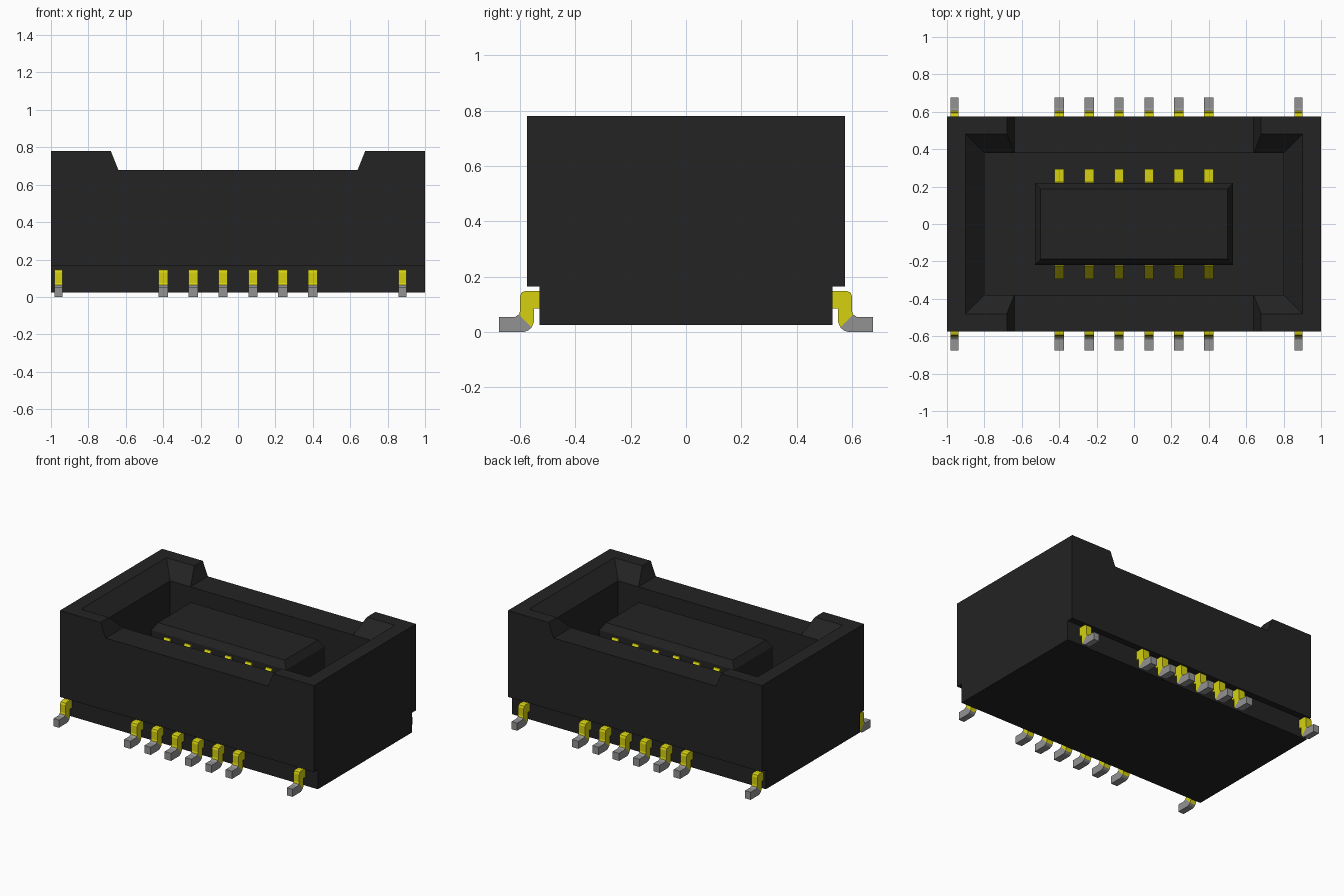
import bpy, bmesh

cube = bpy.data.objects.get("Cube")
if cube:
    bpy.data.objects.remove(cube, do_unlink=True)


def material(name, color, rough):
    m = bpy.data.materials.new(name)
    m.use_nodes = True
    m.diffuse_color = (*color, 1)
    bsdf = m.node_tree.nodes["Principled BSDF"]
    bsdf.inputs["Base Color"].default_value = (*color, 1)
    bsdf.inputs["Roughness"].default_value = rough
    return m


BLACK = material("black plastic", (0.017, 0.017, 0.017), 0.6)
GOLD = material("yellow plating", (0.67, 0.64, 0.005), 0.5)
GREY = material("grey tin", (0.29, 0.29, 0.29), 0.5)


def add_object(name, bm, mat):
    bmesh.ops.recalc_face_normals(bm, faces=bm.faces)
    mesh = bpy.data.meshes.new(name)
    bm.to_mesh(mesh)
    bm.free()
    mesh.materials.append(mat)
    ob = bpy.data.objects.new(name, mesh)
    bpy.context.scene.collection.objects.link(ob)
    return ob


def loft(name, rings, mat):
    """Join closed rings of points in order and cap both ends."""
    bm = bmesh.new()
    loops = [[bm.verts.new(p) for p in ring] for ring in rings]
    n = len(loops[0])
    for a, b in zip(loops, loops[1:]):
        for i in range(n):
            j = (i + 1) % n
            bm.faces.new((a[i], a[j], b[j], b[i]))
    bm.faces.new(loops[0][::-1])
    bm.faces.new(loops[-1])
    return add_object(name, bm, mat)


def rect(hx, hy, z):
    return [(-hx, -hy, z), (hx, -hy, z), (hx, hy, z), (-hx, hy, z)]


def side_profile(name, points, x0, x1, mat, side=1):
    """Extrude a (y, z) outline along x; side -1 mirrors it to the front."""
    return loft(name, [[(x, y * side, z) for y, z in points] for x in (x0, x1)], mat)


# Housing: block with a step along the lower front and back
half = [(0.53, 0.025), (0.53, 0.165), (0.575, 0.165), (0.575, 0.78)]
outline = half + [(-y, z) for y, z in reversed(half)]
housing = side_profile("housing", outline, -1, 1, BLACK)

# Cutters: chamfered cavity, and the lowered middle of the long walls
cavity = loft("cavity_cutter", [rect(0.8, 0.38, 0.2), rect(0.8, 0.38, 0.68),
                                rect(1.0, 0.58, 0.88)], BLACK)
slot = [(-0.64, 0.68), (0.64, 0.68), (0.72, 0.88), (-0.72, 0.88)]
notch = loft("notch_cutter", [[(x, y, z) for x, z in slot] for y in (-0.8, 0.8)], BLACK)

bpy.context.view_layer.objects.active = housing
for cutter in (cavity, notch):
    mod = housing.modifiers.new("cut", 'BOOLEAN')
    mod.operation = 'DIFFERENCE'
    mod.solver = 'EXACT'
    mod.object = cutter
    cutter.hide_render = True
    bpy.ops.object.modifier_apply(modifier=mod.name)
    bpy.data.objects.remove(cutter, do_unlink=True)

# Central tongue with a bevelled top
loft("tongue", [rect(0.53, 0.218, 0.19), rect(0.53, 0.218, 0.63),
                rect(0.5, 0.188, 0.68)], BLACK)

# Terminal outlines in (y, z): plated bend, tinned foot, inner contact
BEND = [(0.5, 0.085), (0.5, 0.148), (0.58, 0.148), (0.594, 0.143), (0.6, 0.13),
        (0.6, 0.075), (0.604, 0.063), (0.558, 0.016), (0.55, 0.035), (0.55, 0.085)]
FOOT = [(0.604, 0.063), (0.618, 0.054), (0.675, 0.054), (0.675, 0),
        (0.585, 0), (0.57, 0.005), (0.558, 0.016)]
CONTACT = [(0.2, 0.19), (0.2, 0.61), (0.225, 0.61), (0.293, 0.5), (0.293, 0.19)]

signal_x = [-0.4 + 0.16 * i for i in range(6)]
for side, place in ((-1, "front"), (1, "back")):
    for i, x in enumerate(signal_x):
        w = 0.025
        side_profile(f"{place}_terminal_bend_{i+1}", BEND, x - w, x + w, GOLD, side)
        side_profile(f"{place}_terminal_foot_{i+1}", FOOT, x - w, x + w, GREY, side)
        side_profile(f"{place}_contact_{i+1}", CONTACT, x - w, x + w, GOLD, side)
    # Anchor terminals near the ends
    for label, x in (("right", -0.96), ("left", 0.88)):
        w = 0.022
        side_profile(f"{place}_{label}_anchor_bend", BEND, x - w, x + w, GOLD, side)
        side_profile(f"{place}_{label}_anchor_foot", FOOT, x - w, x + w, GREY, side)
